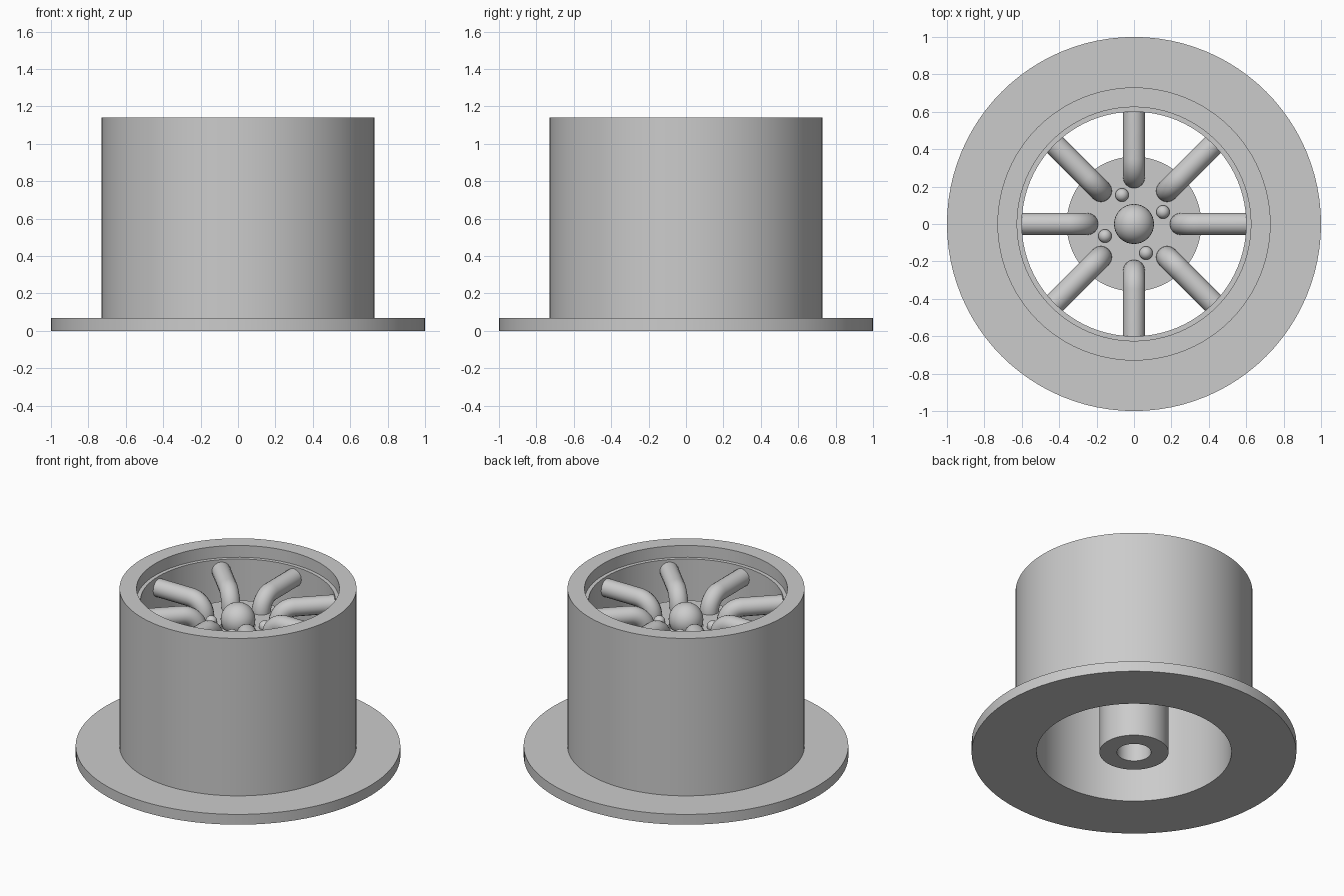
import bpy, bmesh, math

cube = bpy.data.objects.get("Cube")
if cube:
    bpy.data.objects.remove(cube, do_unlink=True)

# Single material
metal = bpy.data.materials.new("light_grey")
metal.use_nodes = True
grey = (0.6, 0.6, 0.6, 1)
metal.diffuse_color = grey
metal.node_tree.nodes["Principled BSDF"].inputs["Base Color"].default_value = grey


def add_object(name, data):
    ob = bpy.data.objects.new(name, data)
    bpy.context.collection.objects.link(ob)
    return ob


def smooth(ob):
    bpy.ops.object.select_all(action='DESELECT')
    ob.select_set(True)
    bpy.context.view_layer.objects.active = ob
    bpy.ops.object.shade_smooth_by_angle(angle=math.radians(35))


def lathe(name, profile, steps=96):
    """Revolve a closed (radius, height) profile around z."""
    bm = bmesh.new()
    vs = [bm.verts.new((r, 0, z)) for r, z in profile]
    edges = [bm.edges.new((a, b)) for a, b in zip(vs, vs[1:] + vs[:1])]
    bmesh.ops.spin(bm, geom=vs + edges, cent=(0, 0, 0), axis=(0, 0, 1),
                   angle=math.tau, steps=steps)
    bmesh.ops.remove_doubles(bm, verts=bm.verts, dist=1e-4)
    bmesh.ops.recalc_face_normals(bm, faces=bm.faces)
    me = bpy.data.meshes.new(name)
    bm.to_mesh(me)
    bm.free()
    me.materials.append(metal)
    smooth(add_object(name, me))


def ball(name, radius, location):
    bm = bmesh.new()
    bmesh.ops.create_uvsphere(bm, u_segments=32, v_segments=16, radius=radius)
    me = bpy.data.meshes.new(name)
    bm.to_mesh(me)
    bm.free()
    me.materials.append(metal)
    ob = add_object(name, me)
    ob.location = location
    smooth(ob)


# Barrel with bottom flange and a shallow step inside the top rim
lathe("barrel", [(0.6, 0), (1, 0), (1, 0.07), (0.73, 0.07), (0.73, 1.14),
                 (0.625, 1.14), (0.625, 1.06), (0.6, 1.06)])

# Hub disc on a bored column
DISC_TOP = 0.89
lathe("hub", [(0.105, 0), (0.213, 0), (0.213, 0.82), (0.36, 0.82),
              (0.36, DISC_TOP), (0.105, DISC_TOP)])

# Centre cap and four bolts
ball("centre_cap", 0.107, (0, 0, 0.93))
for i in range(4):
    a = math.radians(22.5 + 90 * i)
    ball(f"bolt_{i + 1}", 0.036,
         (0.168 * math.cos(a), 0.168 * math.sin(a), DISC_TOP + 0.01))

# Eight elbow spokes rising from the disc and running out into the barrel
BEND, AXIS_R, AXIS_Z = 0.1, 0.25, 0.985
path = [(AXIS_R, DISC_TOP - 0.05)]
for i in range(11):
    t = math.pi / 2 * i / 10
    path.append((AXIS_R + BEND * (1 - math.cos(t)),
                 AXIS_Z - BEND * (1 - math.sin(t))))
path.append((0.65, AXIS_Z))

curve = bpy.data.curves.new("spoke", 'CURVE')
curve.dimensions = '3D'
curve.bevel_depth = 0.059
curve.bevel_resolution = 6
curve.use_fill_caps = True
spline = curve.splines.new('POLY')
spline.points.add(len(path) - 1)
for p, (r, z) in zip(spline.points, path):
    p.co = (r, 0, z, 1)
curve.materials.append(metal)
for i in range(8):
    add_object(f"spoke_{i + 1}", curve).rotation_euler.z = math.tau * i / 8
